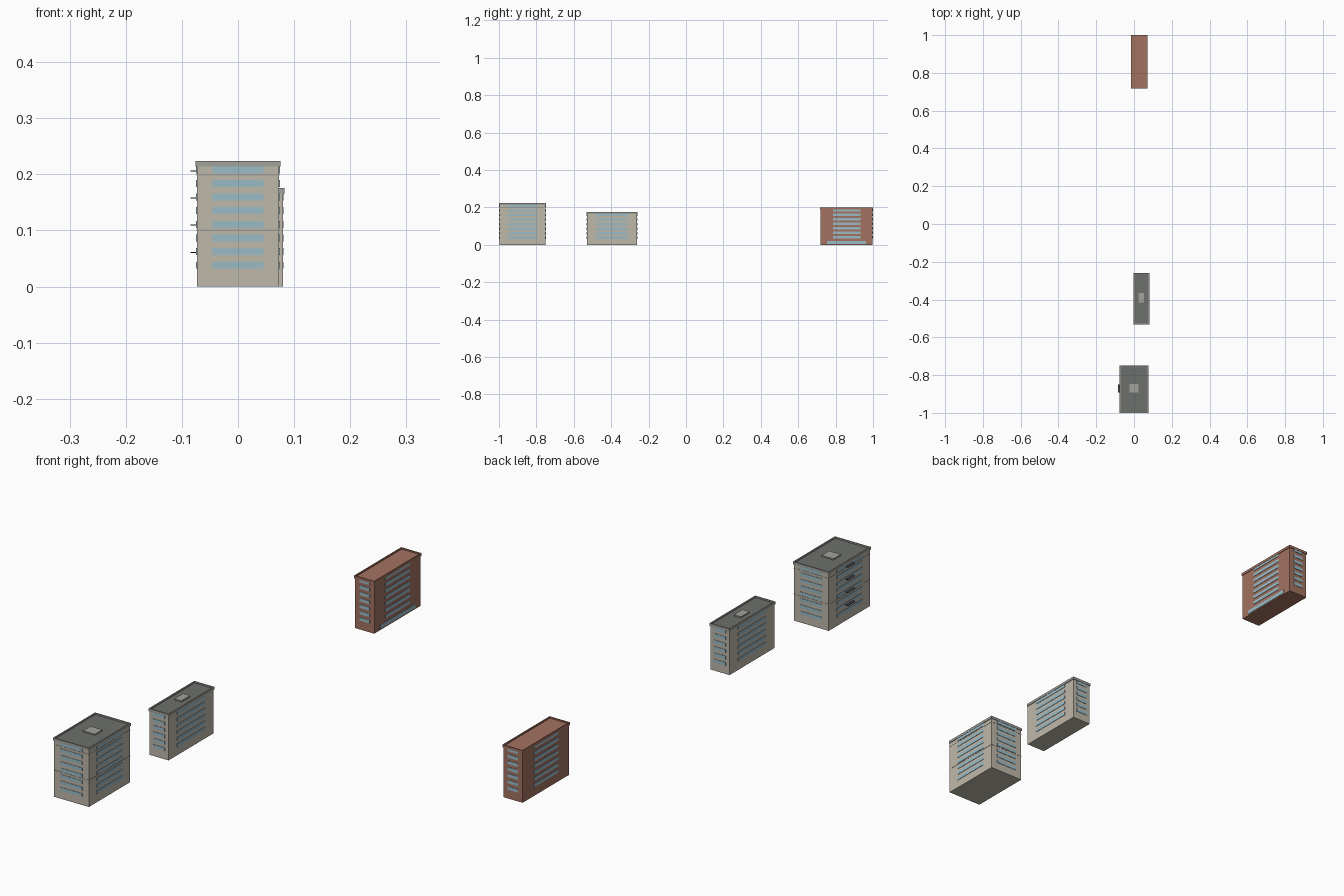
import bpy, bmesh

if "Cube" in bpy.data.objects:
    bpy.data.objects.remove(bpy.data.objects["Cube"])


def material(name, rgb):
    m = bpy.data.materials.new(name)
    m.diffuse_color = (*rgb, 1)
    m.use_nodes = True
    m.node_tree.nodes["Principled BSDF"].inputs["Base Color"].default_value = m.diffuse_color
    return m


STONE = material("stone", (0.52, 0.48, 0.40))
BRICK = material("brick", (0.37, 0.17, 0.12))
GLASS = material("glass", (0.33, 0.50, 0.57))
ROOF = material("roof_felt", (0.15, 0.16, 0.15))
TRIM = material("trim", (0.36, 0.36, 0.33))
DARK = material("dark_metal", (0.06, 0.06, 0.06))


def boxes(name, bounds, mat):
    """One object from a list of (x0, x1, y0, y1, z0, z1) boxes."""
    bm = bmesh.new()
    for x0, x1, y0, y1, z0, z1 in bounds:
        for v in bmesh.ops.create_cube(bm, size=1)["verts"]:
            v.co = ((x0 + x1) / 2 + v.co.x * (x1 - x0),
                    (y0 + y1) / 2 + v.co.y * (y1 - y0),
                    (z0 + z1) / 2 + v.co.z * (z1 - z0))
    me = bpy.data.meshes.new(name)
    bm.to_mesh(me)
    bm.free()
    me.materials.append(mat)
    ob = bpy.data.objects.new(name, me)
    bpy.context.collection.objects.link(ob)


def ring(x0, x1, y0, y1, z0, z1, out, inn):
    """Four boxes running round a rectangle."""
    return [(x0 - out, x1 + out, y0 - out, y0 + inn, z0, z1),
            (x0 - out, x1 + out, y1 - inn, y1 + out, z0, z1),
            (x0 - out, x0 + inn, y0 + inn, y1 - inn, z0, z1),
            (x1 - inn, x1 + out, y0 + inn, y1 - inn, z0, z1)]


def building(name, x0, x1, y0, y1, top, rows, first, share, wall, roof, trim):
    cx, cy = (x0 + x1) / 2, (y0 + y1) / 2
    roof_z = top - 0.005
    boxes(name + "_walls", [(x0, x1, y0, y1, 0, roof_z - 0.002)], wall)
    boxes(name + "_roof", [(x0 + .001, x1 - .001, y0 + .001, y1 - .001,
                            roof_z - 0.002, roof_z)], roof)
    boxes(name + "_parapet", ring(x0, x1, y0, y1, top - 0.010, top, 0.0025, 0.002), trim)
    # window bands on all four sides
    hx, hy, t = (x1 - x0) * share / 2, (y1 - y0) * share / 2, 0.0015
    bands = []
    for i in range(rows):
        z = first + i * 0.0243
        a, b = z - 0.0062, z + 0.0062
        bands += [(cx - hx, cx + hx, y0 - t, y0 + t, a, b),
                  (cx - hx, cx + hx, y1 - t, y1 + t, a, b),
                  (x0 - t, x0 + t, cy - hy, cy + hy, a, b),
                  (x1 - t, x1 + t, cy - hy, cy + hy, a, b)]
    boxes(name + "_windows", bands, GLASS)


building("wide_block", -0.073, 0.073, -0.9975, -0.751, 0.224, 8, 0.038, 0.62, STONE, ROOF, TRIM)
building("slim_block", 0.0, 0.080, -0.530, -0.261, 0.176, 6, 0.038, 0.62, STONE, ROOF, TRIM)
building("brick_block", -0.013, 0.068, 0.7195, 0.9975, 0.199, 7, 0.040, 0.53, BRICK, BRICK, BRICK)

# rooftop plant boxes
boxes("wide_block_roof_unit", [(-0.025, 0.025, -0.893, -0.848, 0.218, 0.2235)], TRIM)
boxes("slim_block_roof_unit", [(0.024, 0.054, -0.416, -0.364, 0.170, 0.1755)], TRIM)

# thin string courses on the wide block
for label, z in (("lower", 0.101), ("upper", 0.199)):
    boxes(label + "_string_course",
          ring(-0.073, 0.073, -0.9975, -0.751, z - 0.0007, z + 0.0007, 0.0008, 0.001), TRIM)

# balconies on every second floor
boxes("balconies", [(-0.085, -0.073, -0.892, -0.850, z - 0.001, z + 0.001)
                    for z in (0.061, 0.110, 0.158, 0.206)], DARK)

# shopfront glazing on the brick block
boxes("shopfront", [(0.067, 0.0695, 0.754, 0.963, 0.005, 0.020)], GLASS)
